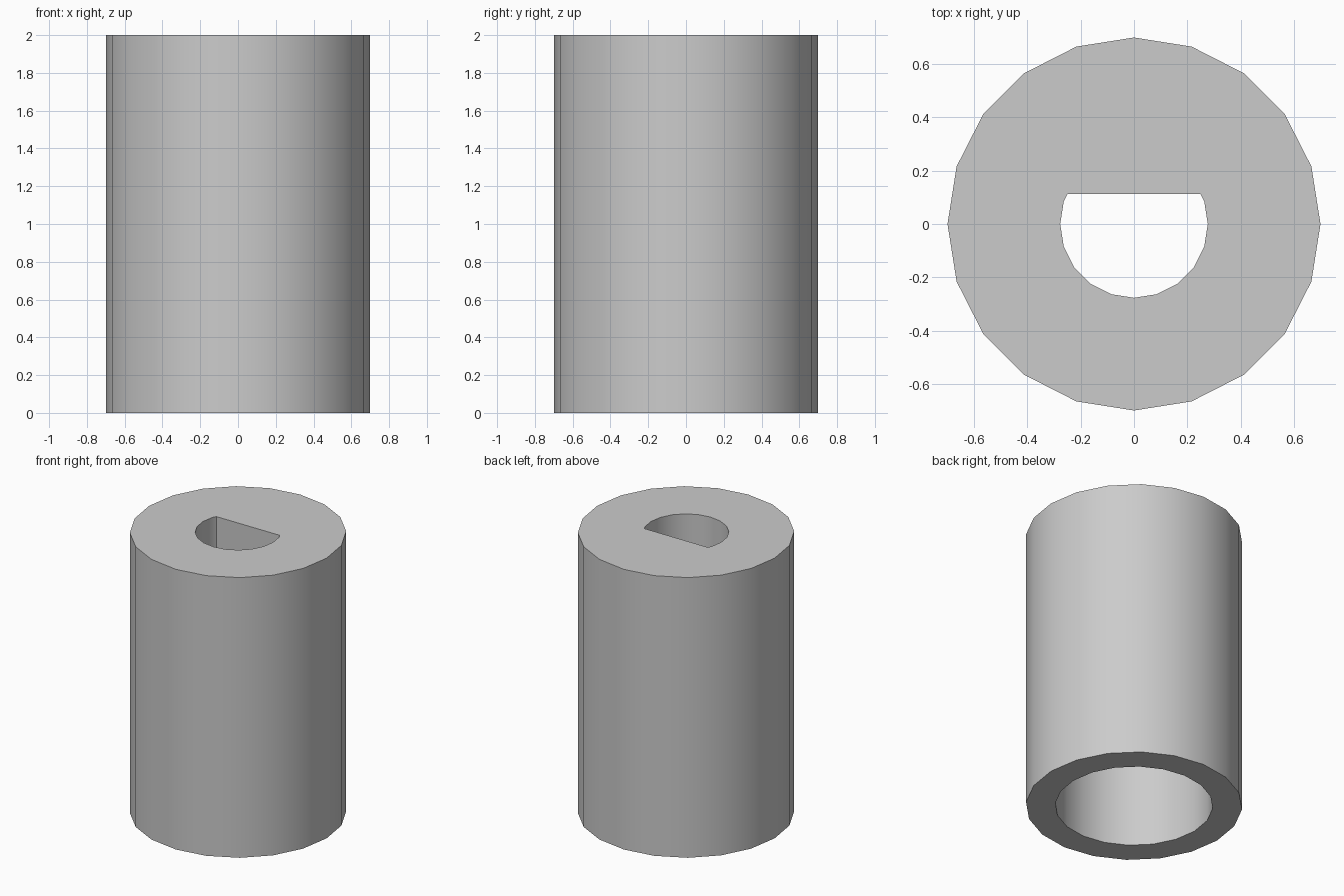
import bpy, bmesh, math

SIDES = 20
OUTER_R, BORE_R, SHAFT_R = 0.7, 0.51, 0.277
FLAT_Y = 0.112
HEIGHT, BORE_DEPTH = 2.0, 1.0

cube = bpy.data.objects.get("Cube")
if cube:
    bpy.data.objects.remove(cube, do_unlink=True)


def circle(radius):
    return [(radius * math.cos(math.tau * i / SIDES),
             radius * math.sin(math.tau * i / SIDES)) for i in range(SIDES)]


def clip_above(points, y_max):
    """Cut a polygon with a flat at y_max, giving a D shape."""
    result = []
    for a, b in zip(points, points[1:] + points[:1]):
        if a[1] <= y_max:
            result.append(a)
        if (a[1] <= y_max) != (b[1] <= y_max):
            t = (y_max - a[1]) / (b[1] - a[1])
            result.append((a[0] + t * (b[0] - a[0]), y_max))
    return result


bm = bmesh.new()


def wall(points, z_low, z_high):
    """Vertical wall around a profile; returns its bottom and top edges."""
    low, high = ([bm.verts.new((x, y, z)) for x, y in points]
                 for z in (z_low, z_high))
    n = len(points)
    for i in range(n):
        j = (i + 1) % n
        bm.faces.new((low[i], low[j], high[j], high[i]))
    return [[bm.edges.get((ring[i], ring[(i + 1) % n])) for i in range(n)]
            for ring in (low, high)]


# Outer body, round lower bore and D-shaped shaft hole
outer_low, outer_high = wall(circle(OUTER_R), 0, HEIGHT)
bore_low, bore_high = wall(circle(BORE_R), 0, BORE_DEPTH)
shaft_low, shaft_high = wall(clip_above(circle(SHAFT_R), FLAT_Y), BORE_DEPTH, HEIGHT)

# Bottom rim, inner step and top face
for ring, hole in ((outer_low, bore_low), (bore_high, shaft_low), (outer_high, shaft_high)):
    bmesh.ops.triangle_fill(bm, edges=ring + hole, use_beauty=True)
bmesh.ops.recalc_face_normals(bm, faces=bm.faces)

mesh = bpy.data.meshes.new("shaft_sleeve")
bm.to_mesh(mesh)
bm.free()
sleeve = bpy.data.objects.new("shaft_sleeve", mesh)
bpy.context.collection.objects.link(sleeve)

# Plain grey material
grey = bpy.data.materials.new("light_grey")
grey.use_nodes = True
colour = (0.6, 0.6, 0.6, 1)
grey.diffuse_color = colour
for node in grey.node_tree.nodes:
    if node.type == "BSDF_PRINCIPLED":
        node.inputs["Base Color"].default_value = colour
mesh.materials.append(grey)

# Smooth round walls with crisp rims
bpy.ops.object.select_all(action="DESELECT")
sleeve.select_set(True)
bpy.context.view_layer.objects.active = sleeve
bpy.ops.object.shade_smooth_by_angle(angle=math.radians(30))
